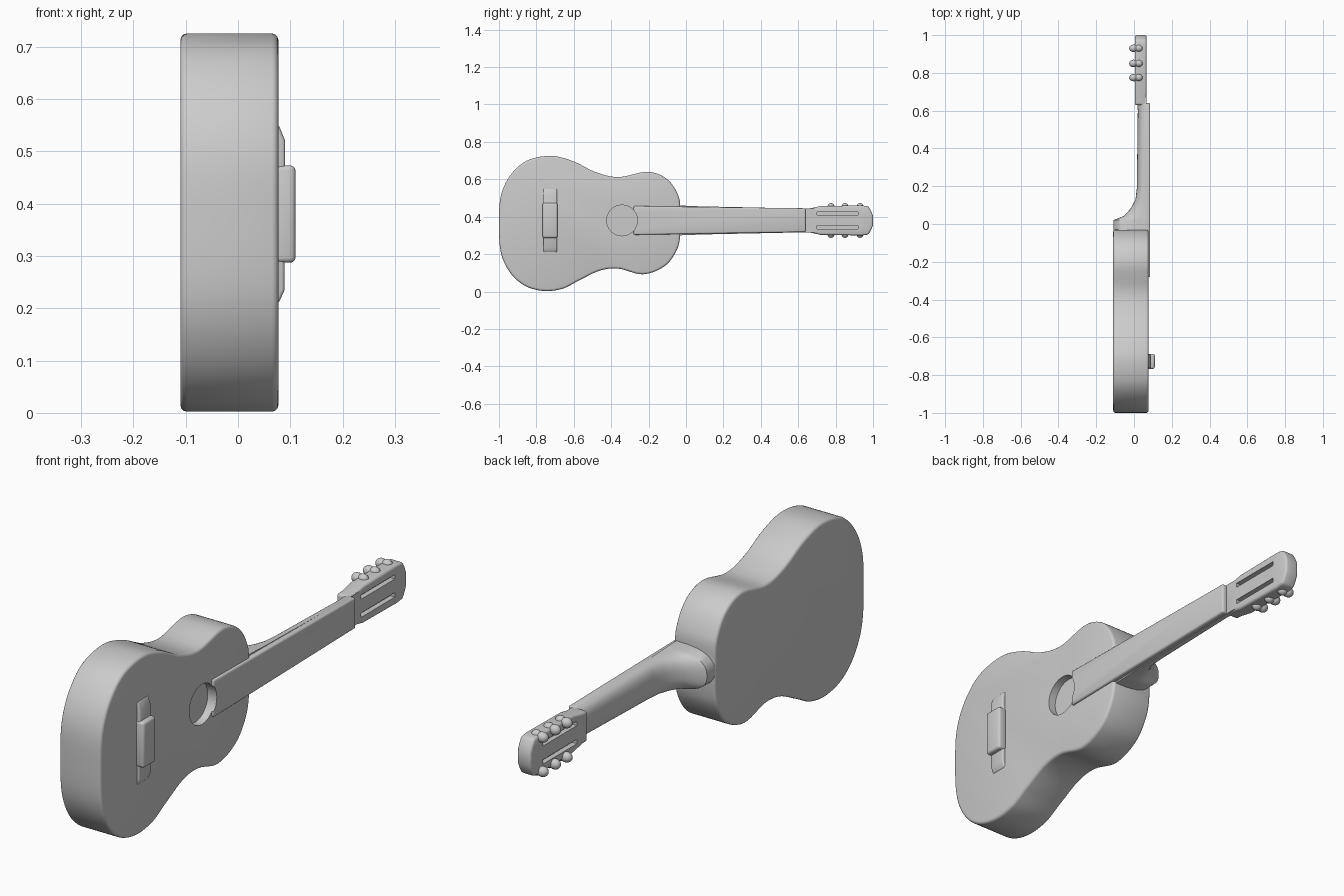
import bpy, bmesh, math
from mathutils import Vector

cube = bpy.data.objects.get("Cube")
if cube:
    bpy.data.objects.remove(cube, do_unlink=True)

GREY = (0.6, 0.6, 0.6, 1)
mat = bpy.data.materials.new("plain grey")
mat.use_nodes = True
mat.diffuse_color = GREY
mat.node_tree.nodes["Principled BSDF"].inputs["Base Color"].default_value = GREY

MID = 0.38  # height of the neck axis


def finish(name, bm):
    bmesh.ops.recalc_face_normals(bm, faces=bm.faces)
    mesh = bpy.data.meshes.new(name)
    bm.to_mesh(mesh)
    bm.free()
    mesh.materials.append(mat)
    obj = bpy.data.objects.new(name, mesh)
    bpy.context.collection.objects.link(obj)
    return obj


def activate(obj):
    bpy.ops.object.select_all(action="DESELECT")
    obj.select_set(True)
    bpy.context.view_layer.objects.active = obj


def bevel(obj, width, segments=3):
    mod = obj.modifiers.new("round", "BEVEL")
    mod.width, mod.segments = width, segments
    mod.limit_method, mod.angle_limit = "ANGLE", math.radians(40)
    activate(obj)
    bpy.ops.object.modifier_apply(modifier=mod.name)


def cut(obj, cutter):
    mod = obj.modifiers.new("cut", "BOOLEAN")
    mod.operation, mod.solver, mod.object = "DIFFERENCE", "EXACT", cutter
    activate(obj)
    bpy.ops.object.modifier_apply(modifier=mod.name)


def prism(name, outline, x0, x1, round_width=0.0):
    """Extrude a (y, z) outline along x."""
    bm = bmesh.new()
    face = bm.faces.new([bm.verts.new((x0, y, z)) for y, z in outline])
    grown = bmesh.ops.extrude_face_region(bm, geom=[face])["geom"]
    verts = [v for v in grown if isinstance(v, bmesh.types.BMVert)]
    bmesh.ops.translate(bm, verts=verts, vec=(x1 - x0, 0, 0))
    obj = finish(name, bm)
    if round_width:
        bevel(obj, round_width)
    return obj


def box(name, y0, y1, z0, z1, x0, x1, round_width=0.0):
    return prism(name, [(y0, z0), (y1, z0), (y1, z1), (y0, z1)], x0, x1, round_width)


def smooth_loop(points, steps=7):
    """Closed Catmull-Rom curve through the points."""
    pts = [Vector(p) for p in points]
    out = []
    for i in range(len(pts)):
        a, b, c, d = (pts[(i + k - 1) % len(pts)] for k in range(4))
        for s in range(steps):
            t = s / steps
            out.append(0.5 * (2 * b + (c - a) * t + (2 * a - 5 * b + 4 * c - d) * t * t
                              + (3 * b - a - 3 * c + d) * t ** 3))
    return out


def loft(name, rings):
    bm = bmesh.new()
    loops = [[bm.verts.new(p) for p in ring] for ring in rings]
    n = len(loops[0])
    for a, b in zip(loops, loops[1:]):
        for i in range(n):
            bm.faces.new((a[i], a[(i + 1) % n], b[(i + 1) % n], b[i]))
    bm.faces.new(loops[0])
    bm.faces.new(loops[-1])
    return finish(name, bm)


# Body with two bouts and a waist
outline = [(-1, 0.365), (-0.99, 0.51), (-0.94, 0.62), (-0.85, 0.7), (-0.72, 0.725),
           (-0.6, 0.695), (-0.48, 0.637), (-0.36, 0.612), (-0.205, 0.64), (-0.1, 0.6),
           (-0.04, 0.51), (-0.03, 0.42), (-0.03, 0.31), (-0.05, 0.22), (-0.115, 0.135),
           (-0.23, 0.092), (-0.36, 0.122), (-0.46, 0.112), (-0.57, 0.06), (-0.66, 0.015),
           (-0.76, 0.003), (-0.86, 0.03), (-0.94, 0.1), (-0.99, 0.21)]
body = prism("body", smooth_loop(outline), -0.11, 0.077, 0.012)

# Fingerboard
fingerboard = prism("fingerboard", [(-0.28, 0.303), (0.64, 0.318), (0.64, 0.445), (-0.28, 0.457)],
                    0.05, 0.086, 0.008)

# Sound hole
ring = [(-0.342 + 0.082 * math.cos(a), MID + 0.082 * math.sin(a))
        for a in (math.tau * i / 48 for i in range(48))]
hole_cutter = prism("hole_cutter", ring, 0.045, 0.2)
cut(body, hole_cutter)
cut(fingerboard, hole_cutter)

# Neck flowing into the heel: position, back depth, half width
sections = [(-0.05, -0.109, 0.08), (0.02, -0.109, 0.078), (0.03, -0.085, 0.078),
            (0.042, -0.055, 0.077), (0.06, -0.036, 0.076), (0.085, -0.016, 0.075),
            (0.13, 0.008, 0.074), (0.19, 0.015, 0.073), (0.6, 0.02, 0.064), (0.69, 0.015, 0.064)]
rings = []
for y, back, half in sections:
    front = 0.066
    arc = [math.pi * i / 20 for i in range(21)]
    rings.append([(front - (front - back) * math.sin(a) ** 0.7, y,
                   MID + half * math.copysign(abs(math.cos(a)) ** 0.8, math.cos(a)))
                  for a in arc])
neck = loft("neck_and_heel", rings)

# Headstock with a crowned tip and two slots on each face
half_head = [(0.63, 0.063), (0.66, 0.064), (0.72, 0.077), (0.94, 0.08), (0.975, 0.076),
             (0.99, 0.05), (1.0, 0.025)]
head_outline = [(y, MID + w) for y, w in half_head]
head_outline += [(y, MID - w) for y, w in reversed(half_head)]
headstock = prism("headstock", head_outline, 0.004, 0.066, 0.01)
for side in (-1, 1):
    z = MID + side * 0.037
    for x in (0.045, -0.03):
        slot = box("slot_cutter", 0.7, 0.92, z - 0.009, z + 0.009, x, x + 0.055)
        cut(headstock, slot)
        bpy.data.objects.remove(slot, do_unlink=True)
bpy.data.objects.remove(hole_cutter, do_unlink=True)

# Tuning pegs: a button and a stem on each side
for side, label in ((-1, "lower"), (1, "upper")):
    for i, y in enumerate((0.775, 0.85, 0.93)):
        for part, x, offset, size in (("button", -0.002, 0.07, (0.024, 0.02, 0.021)),
                                      ("stem", 0.025, 0.073, (0.022, 0.019, 0.02))):
            bm = bmesh.new()
            bmesh.ops.create_uvsphere(bm, u_segments=16, v_segments=10, radius=1)
            bmesh.ops.scale(bm, verts=bm.verts, vec=size)
            bmesh.ops.translate(bm, verts=bm.verts, vec=(x, y, MID + side * offset))
            finish(f"{label}_peg_{part}_{i + 1}", bm)

# Bridge: low sloping wings under a raised block
wing_shape = [(0.06, 0.205), (0.078, 0.21), (0.089, 0.235), (0.09, 0.52), (0.078, 0.55), (0.06, 0.555)]
wings = loft("bridge_wings", [[(x, y, z) for x, z in wing_shape] for y in (-0.763, -0.69)])
bevel(wings, 0.006)
box("bridge_block", -0.767, -0.687, 0.287, 0.473, 0.07, 0.11, 0.01)

# Smooth shading with sharp edges kept
for obj in bpy.context.collection.objects:
    if obj.type == "MESH" and obj.data.materials and obj.data.materials[0] == mat:
        activate(obj)
        bpy.ops.object.shade_smooth_by_angle(angle=math.radians(35))
